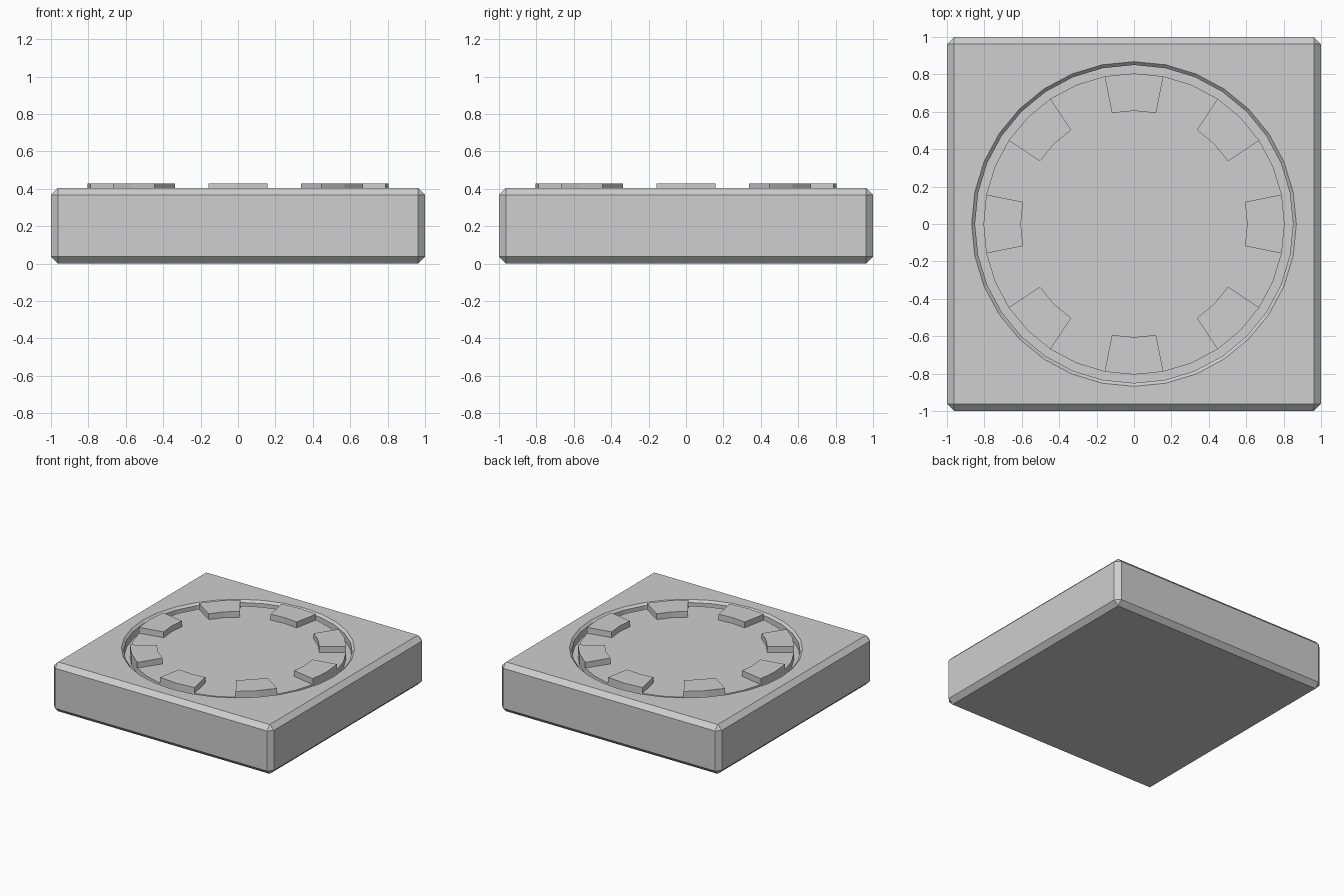
import bpy
import bmesh
from math import cos, sin, tau

SIDES = 32
TOP = 0.405        # top of the block
DISC_TOP = 0.38    # top of the sunken disc
FLOOR = 0.33       # bottom of the ring groove

cube = bpy.data.objects.get("Cube")
if cube:
    bpy.data.objects.remove(cube, do_unlink=True)

grey = bpy.data.materials.new("light grey")
grey.use_nodes = True
grey.diffuse_color = (0.62, 0.62, 0.62, 1)
grey.node_tree.nodes["Principled BSDF"].inputs["Base Color"].default_value = grey.diffuse_color


def finish(name, bm):
    bmesh.ops.recalc_face_normals(bm, faces=bm.faces)
    mesh = bpy.data.meshes.new(name)
    bm.to_mesh(mesh)
    bm.free()
    mesh.materials.append(grey)
    obj = bpy.data.objects.new(name, mesh)
    bpy.context.collection.objects.link(obj)
    return obj


def point(radius, step, z):
    angle = tau * step / SIDES
    return (radius * cos(angle), radius * sin(angle), z)


def lathe(name, profile):
    """Closed round solid from (radius, z) pairs, bottom to top."""
    bm = bmesh.new()
    rings = [[bm.verts.new(point(r, i, z)) for i in range(SIDES)] for r, z in profile]
    for low, high in zip(rings, rings[1:]):
        for i in range(SIDES):
            j = (i + 1) % SIDES
            bm.faces.new((low[i], low[j], high[j], high[i]))
    bm.faces.new(rings[0][::-1])
    bm.faces.new(rings[-1])
    return finish(name, bm)


def tooth(name, middle):
    """Raised ring segment, two polygon steps wide."""
    bm = bmesh.new()
    steps = (middle - 1, middle, middle + 1)
    outline = [(0.805, s) for s in steps] + [(0.605, s) for s in reversed(steps)]
    base = bm.faces.new([bm.verts.new(point(r, s, DISC_TOP - 0.01)) for r, s in outline])
    raised = bmesh.ops.extrude_face_region(bm, geom=[base])["geom"]
    for v in raised:
        if isinstance(v, bmesh.types.BMVert):
            v.co.z = 0.428
    return finish(name, bm)


# Square block with chamfered edges
bm = bmesh.new()
bmesh.ops.create_cube(bm, size=1)
for v in bm.verts:
    v.co = (v.co.x * 2, v.co.y * 2, (v.co.z + 0.5) * TOP)
bmesh.ops.bevel(bm, geom=bm.edges[:], offset=0.038, segments=1, affect='EDGES')
block = finish("block", bm)

# Round recess with a chamfered rim
cutter = lathe("recess_cutter", [(0.85, FLOOR), (0.85, TOP - 0.018), (0.868, TOP), (0.868, TOP + 0.1)])
cutter.hide_render = True
cutter.hide_viewport = True
cut = block.modifiers.new("recess", 'BOOLEAN')
cut.operation = 'DIFFERENCE'
cut.solver = 'EXACT'
cut.object = cutter

# Sunken disc leaving a narrow groove around it
lathe("disc", [(0.805, FLOOR - 0.02), (0.805, DISC_TOP)])

# Ring of eight raised teeth
for k in range(8):
    tooth(f"tooth_{k + 1}", k * SIDES // 8)
